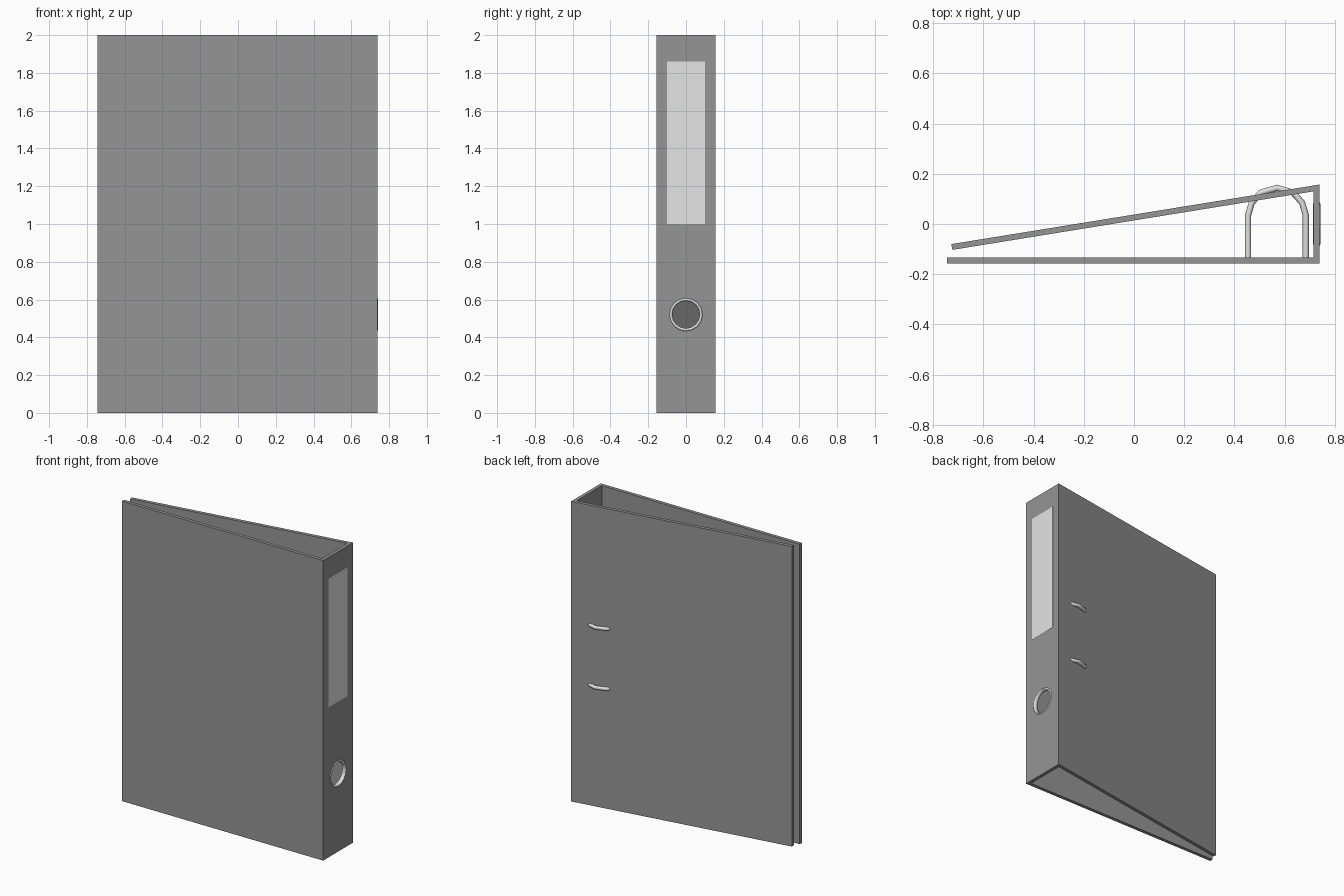
import bpy, bmesh, math
from mathutils import Vector

if "Cube" in bpy.data.objects:
    bpy.data.objects.remove(bpy.data.objects["Cube"])


def material(name, value):
    m = bpy.data.materials.new(name)
    m.diffuse_color = (value, value, value, 1)
    m.use_nodes = True
    m.node_tree.nodes["Principled BSDF"].inputs["Base Color"].default_value = m.diffuse_color
    return m


BOARD = material("grey board", 0.30)
PAPER = material("label paper", 0.78)
METAL = material("light metal", 0.74)


def prism(name, outline, z0, z1, mat):
    """Extrude an xy outline upward from z0 to z1."""
    bm = bmesh.new()
    face = bm.faces.new([bm.verts.new((x, y, z0)) for x, y in outline])
    top = bmesh.ops.extrude_face_region(bm, geom=[face])["geom"]
    bmesh.ops.translate(bm, vec=(0, 0, z1 - z0),
                        verts=[g for g in top if isinstance(g, bmesh.types.BMVert)])
    bmesh.ops.recalc_face_normals(bm, faces=bm.faces)
    me = bpy.data.meshes.new(name)
    bm.to_mesh(me)
    bm.free()
    me.materials.append(mat)
    ob = bpy.data.objects.new(name, me)
    bpy.context.collection.objects.link(ob)
    return ob


def activate(ob):
    bpy.ops.object.select_all(action='DESELECT')
    ob.select_set(True)
    bpy.context.view_layer.objects.active = ob


# Covers and spine: one folded board with the back cover closing inward
T = 0.023
XR, XL, Y = 0.738, -0.745, 0.157
folder = prism("folder_covers_and_spine", [
    (XL, -Y), (XR, -Y), (XR, Y),
    (-0.727, -0.080), (-0.723, -0.103),
    (XR - T, 0.130), (XR - T, -Y + T), (XL, -Y + T)], 0, 2, BOARD)

# Finger hole through the spine
HOLE_Z = 0.52
bpy.ops.mesh.primitive_cylinder_add(vertices=16, radius=0.080, depth=0.1,
                                    location=(XR - T / 2, 0, HOLE_Z),
                                    rotation=(0, math.pi / 2, 0))
cutter = bpy.context.object
cutter.name = "hole_cutter"
cutter.hide_render = True
cutter.data.materials.append(BOARD)
activate(folder)
mod = folder.modifiers.new("finger_hole", 'BOOLEAN')
mod.operation = 'DIFFERENCE'
mod.solver = 'EXACT'
mod.object = cutter
bpy.ops.object.modifier_apply(modifier=mod.name)
bpy.data.objects.remove(cutter)

# Metal rim lining the finger hole
bpy.ops.mesh.primitive_torus_add(major_segments=16, minor_segments=8,
                                 major_radius=0.081, minor_radius=0.009,
                                 location=(XR - T / 2 + 0.001, 0, HOLE_Z),
                                 rotation=(0, math.pi / 2, 0))
rim = bpy.context.object
rim.name = "finger_hole_rim"
rim.scale.z = 1.65
rim.data.materials.append(METAL)
bpy.ops.object.shade_smooth_by_angle(angle=math.radians(50))

# Spine label
prism("spine_label", [(XR - 0.003, -0.1), (XR + 0.001, -0.1),
                      (XR + 0.001, 0.1), (XR - 0.003, 0.1)], 1.0, 1.86, PAPER)

# Two binding rings: bent wires rising from the front cover
CX = 0.569
half = [(-0.115, -0.140), (-0.115, 0.035), (-0.100, 0.085), (-0.064, 0.125)]
path = half + [(0, 0.144)] + [(-x, y) for x, y in reversed(half)]
for name, z in (("lower_binding_ring", 0.80), ("upper_binding_ring", 1.20)):
    cu = bpy.data.curves.new(name, 'CURVE')
    cu.dimensions = '3D'
    cu.bevel_depth = 0.0125
    cu.bevel_resolution = 2
    cu.use_fill_caps = True
    sp = cu.splines.new('POLY')
    sp.points.add(len(path) - 1)
    for p, (x, y) in zip(sp.points, path):
        p.co = (CX + x, y, z, 1)
    cu.materials.append(METAL)
    ob = bpy.data.objects.new(name, cu)
    bpy.context.collection.objects.link(ob)
    activate(ob)
    bpy.ops.object.convert(target='MESH')
    bpy.ops.object.shade_smooth_by_angle(angle=math.radians(50))
